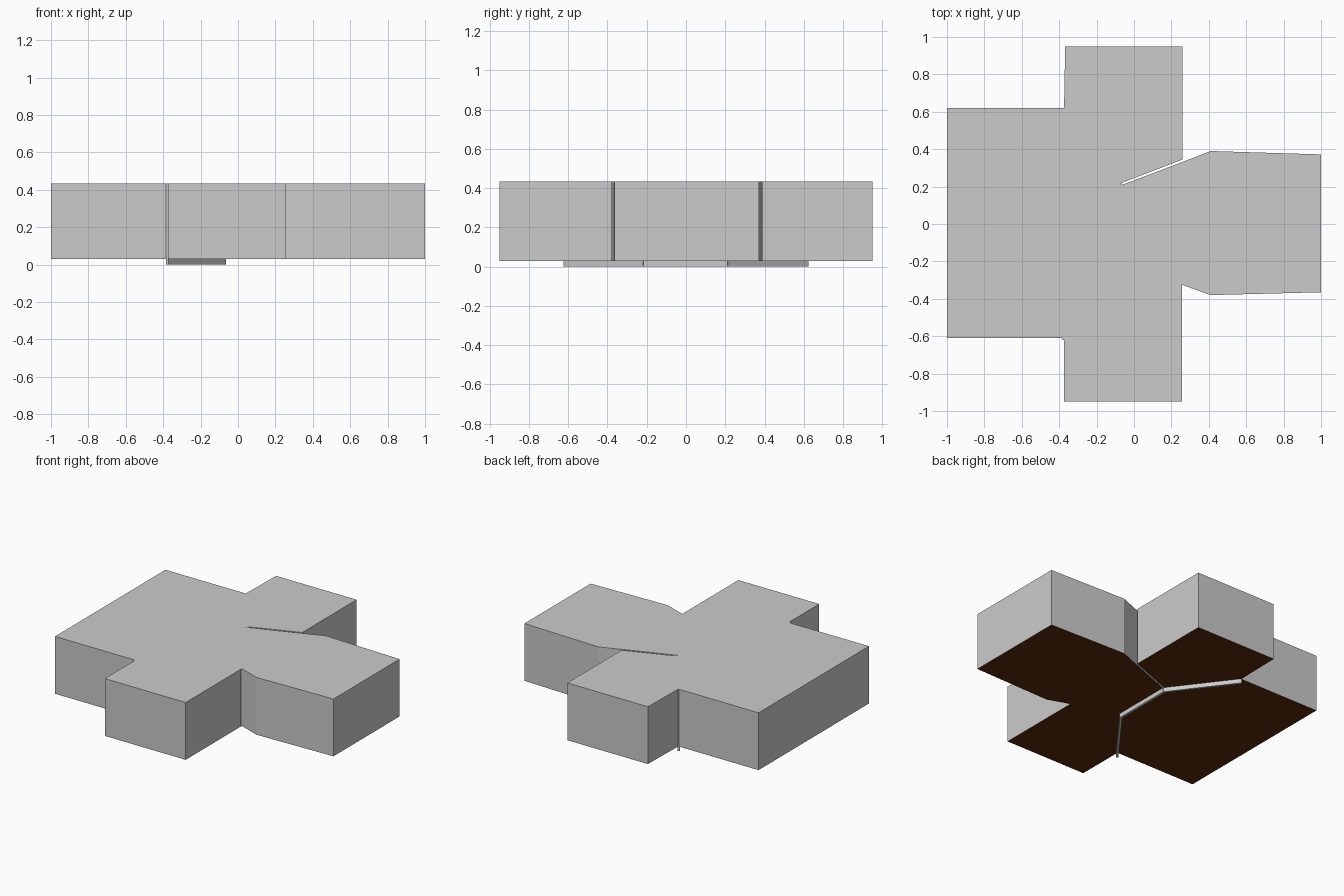
import bpy, bmesh
from mathutils import Vector

if "Cube" in bpy.data.objects:
    bpy.data.objects.remove(bpy.data.objects["Cube"])

BASE, TOP = 0.03, 0.434


def prism(name, outline, z0, z1):
    """Extrude a flat outline straight up between two heights."""
    bm = bmesh.new()
    face = bm.faces.new([bm.verts.new((x, y, z0)) for x, y in outline])
    ext = bmesh.ops.extrude_face_region(bm, geom=[face], use_keep_orig=True)
    verts = [v for v in ext["geom"] if isinstance(v, bmesh.types.BMVert)]
    bmesh.ops.translate(bm, verts=verts, vec=(0, 0, z1 - z0))
    bmesh.ops.recalc_face_normals(bm, faces=bm.faces[:])
    mesh = bpy.data.meshes.new(name)
    bm.to_mesh(mesh)
    bm.free()
    obj = bpy.data.objects.new(name, mesh)
    bpy.context.collection.objects.link(obj)
    return obj


def wall(name, a, b, width=0.016):
    """Thin upright partition between two plan points."""
    a, b = Vector(a), Vector(b)
    d = (b - a).normalized()
    n = Vector((-d.y, d.x)) * width / 2
    return prism(name, [a + n, a - n, b - n, b + n], 0, TOP - 0.001)


# Block body: back room, two side wings and a tapered front wing cut by slits
upper = [(1.0, 0.372), (0.41, 0.39), (0.26, 0.332), (-0.08, 0.203),
         (-0.073, 0.217), (0.26, 0.345), (0.26, 0.95), (-0.368, 0.95),
         (-0.374, 0.62), (-1.0, 0.62)]
lower = [(-1.0, -0.61), (-0.385, -0.61), (-0.374, -0.62), (-0.374, -0.95),
         (0.257, -0.95), (0.257, -0.335), (-0.076, -0.205), (-0.079, -0.217),
         (0.257, -0.325), (0.41, -0.38), (1.0, -0.365)]
body = prism("block_body", upper + lower, BASE, TOP)

# Brown underside
brown = bpy.data.materials.new("underside_brown")
brown.diffuse_color = (0.10, 0.025, 0.002, 1)
brown.use_nodes = True
brown.node_tree.nodes["Principled BSDF"].inputs["Base Color"].default_value = brown.diffuse_color
grey = bpy.data.materials.new("body_grey")
grey.diffuse_color = (0.8, 0.8, 0.8, 1)
grey.use_nodes = True
grey.node_tree.nodes["Principled BSDF"].inputs["Base Color"].default_value = grey.diffuse_color
body.data.materials.append(grey)
body.data.materials.append(brown)
for p in body.data.polygons:
    if p.normal.z < -0.9:
        p.material_index = 1

# Partition walls that project slightly below the body
wall("middle_partition", (-0.071, -0.217), (-0.071, 0.212))
for side, name in ((1, "left_partition"), (-1, "right_partition")):
    wall(name, (-0.071, side * 0.213), (-0.379, side * 0.62))
